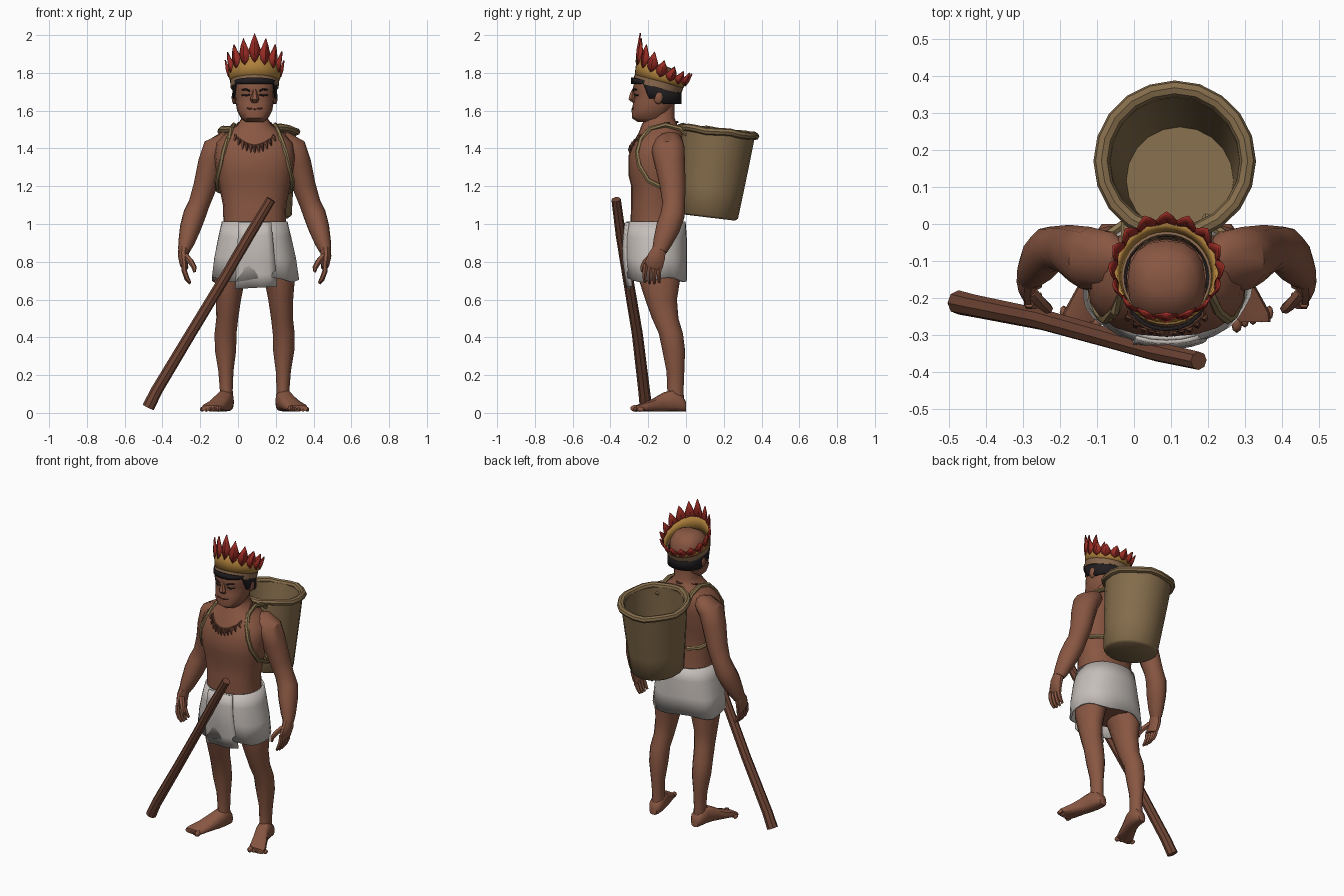
import bpy, bmesh, math, random
from math import sin, cos, pi, radians
from mathutils import Vector as V
from mathutils.bvhtree import BVHTree

if "Cube" in bpy.data.objects:
    bpy.data.objects.remove(bpy.data.objects["Cube"])

random.seed(4)
CX = 0.088  # the figure's own middle line
X, Y, Z = V((1, 0, 0)), V((0, 1, 0)), V((0, 0, 1))


def mat(name, *c):
    m = bpy.data.materials.new(name)
    m.diffuse_color = (*c, 1)
    m.use_nodes = True
    m.node_tree.nodes["Principled BSDF"].inputs["Base Color"].default_value = m.diffuse_color
    return m


SKIN = mat("skin brown", 0.25, 0.095, 0.055)
HAIR = mat("hair black", 0.015, 0.012, 0.014)
CLOTH = mat("cloth white", 0.56, 0.52, 0.49)
BASKET = mat("basket tan", 0.23, 0.15, 0.07)
STRAP = mat("strap straw", 0.26, 0.18, 0.08)
RED = mat("feather red", 0.32, 0.025, 0.018)
YELLOW = mat("feather yellow", 0.43, 0.22, 0.045)
BAND = mat("band brown", 0.25, 0.14, 0.075)
WOOD = mat("wood brown", 0.16, 0.06, 0.035)
DARK = mat("dark brown", 0.09, 0.03, 0.02)


def make(name, verts, faces, m, angle=40, thick=0):
    me = bpy.data.meshes.new(name)
    me.from_pydata([tuple(v) for v in verts], [], faces)
    bm = bmesh.new()
    bm.from_mesh(me)
    bmesh.ops.recalc_face_normals(bm, faces=bm.faces)
    bm.to_mesh(me)
    bm.free()
    me.materials.append(m)
    me.shade_smooth()
    me.set_sharp_from_angle(angle=radians(angle))
    ob = bpy.data.objects.new(name, me)
    bpy.context.collection.objects.link(ob)
    if thick:
        mod = ob.modifiers.new("thickness", 'SOLIDIFY')
        mod.thickness, mod.offset = thick, 0
    return ob


def ring(c, u, v, n=14, e=1.0):
    p = lambda t: math.copysign(abs(t) ** e, t)
    return [V(c) + u * p(cos(2 * pi * i / n)) + v * p(sin(2 * pi * i / n)) for i in range(n)]


def loft(name, rings, m, caps=True, **k):
    n = len(rings[0])
    f = [(j * n + i, j * n + (i + 1) % n, (j + 1) * n + (i + 1) % n, (j + 1) * n + i)
         for j in range(len(rings) - 1) for i in range(n)]
    if caps:
        f += [tuple(range(n)), tuple(range((len(rings) - 1) * n, len(rings) * n))]
    return make(name, [p for r in rings for p in r], f, m, **k)


def stack(name, rows, m, n=16, e=0.85, **k):
    """rows: z, half width, front y, back y"""
    return loft(name, [ring((CX, (a + b) / 2, z), X * w, Y * (b - a) / 2, n, e)
                       for z, w, a, b in rows], m, **k)


def tube(name, pts, m, n=8, ref=X, **k):
    """pts: x, y, z, radius along ref, other radius"""
    P = [V(p[:3]) for p in pts]
    rings = []
    for i, p in enumerate(pts):
        t = (P[min(i + 1, len(P) - 1)] - P[max(i - 1, 0)]).normalized()
        u = (ref - t * ref.dot(t)).normalized()
        rings.append(ring(P[i], u * p[3], t.cross(u) * p[-1], n))
    return loft(name, rings, m, **k)


def ball(name, c, s, m, n=10):
    a = [pi * i / 6 - pi / 2 for i in range(7)]
    return loft(name, [ring(V(c) + Z * s[2] * sin(t), X * s[0] * max(cos(t), .02),
                            Y * s[1] * max(cos(t), .02), n) for t in a], m)


def front_of(ob):
    t = BVHTree.FromPolygons([v.co for v in ob.data.vertices],
                             [tuple(p.vertices) for p in ob.data.polygons])

    def hit(ox, z):
        h = t.ray_cast(V((CX + ox, -1, z)), Y)[0]
        return h.y if h else -0.15
    return hit


# torso, neck and head
torso = stack("torso", [(.74, .17, -.27, -.04), (.85, .185, -.285, -.03), (1.0, .165, -.295, -.03),
    (1.1, .168, -.29, -.045), (1.2, .188, -.29, -.04), (1.26, .2, -.305, -.03), (1.36, .215, -.305, -.015),
    (1.43, .205, -.28, -.01), (1.485, .15, -.25, -.015), (1.525, .09, -.235, -.045),
    (1.56, .07, -.215, -.06), (1.63, .068, -.2, -.06)], SKIN, n=20)
chest = front_of(torso)
head = stack("head", [(1.54, .05, -.255, -.12), (1.56, .072, -.285, -.11), (1.6, .093, -.288, -.08),
    (1.64, .1, -.28, -.055), (1.685, .104, -.274, -.045), (1.705, .104, -.284, -.04), (1.78, .106, -.268, -.045),
    (1.825, .08, -.225, -.08), (1.842, .04, -.19, -.12)], SKIN, n=16)
face = front_of(head)
tube("nose", [(CX, -.275, 1.715, .009), (CX, -.284, 1.69, .014), (CX, -.287, 1.662, .024, .02),
              (CX, -.277, 1.645, .018, .008)], SKIN, n=6)
tube("mouth", [(CX + o, face(o, 1.61), 1.608 + 3 * o * o, .004) for o in (-.04, -.02, 0, .02, .04)],
     DARK, n=6, ref=Z)
for s in (1, -1):
    ball("ear", (CX + s * .108, -.145, 1.67), (.014, .026, .036), SKIN, 8)
    for nm, z, r, d in (("eyebrow", 1.71, .005, .006), ("closed_eye", 1.682, .0045, -.004)):
        tube(nm, [(CX + s * o, face(s * o, z), z + d * k, r) for o, k in ((.025, -1), (.045, .5), (.068, 0))],
             HAIR, n=6, ref=Z)

# hair: shell, low at the back and high over the brow
hair = []
for k in (0, .5, 1):
    r = ring((CX, -.157, 0), X * .113, Y * .128, 24, .9)
    for p in r:
        top = 1.775 - .25 * (p.y + .28)
        low = 1.742 if p.y < -.2 else (1.665 if p.y < -.12 else 1.635)
        p.z = low + (top - low) * k
    hair.append(r)
loft("hair", hair, HAIR, caps=False, thick=.01)

# feather crown in a frame that tips backwards
CO, CV, CN = V((CX, -.152, 1.722)), V((0, .968, -.25)), V((0, .25, .968))


def crown(a, r, h):
    return CO + X * r * cos(a) + CV * (r + .004) * sin(a) + CN * h


def tall(a):
    return .115 + .13 * ((1 - sin(a)) / 2) ** 1.8


A = [2 * pi * i / 32 for i in range(32)]
loft("crown_band", [[crown(a, r, h) for a in A] for r, h in
     ((.113, 0), (.127, 0), (.13, .036), (.115, .036), (.113, 0))], BAND, caps=False)
loft("crown_yellow", [[crown(a, .124 + .014 * k, .03 + (tall(a) * .55 - .03) * k) for a in A]
                      for k in (0, .5, 1)], YELLOW, caps=False, thick=.008)
N = 16
for i in range(N):
    a = 2 * pi * (i - .25 * N) / N
    h = tall(a) * random.uniform(.94, 1.0) if i else tall(a) * 1.02
    w = pi / N
    shape = [(0, .40, .137), (.8, .52, .141), (1.12, .68, .146), (.55, .86, .152), (0, 1.03, .155),
             (-.55, .86, .152), (-1.12, .68, .146), (-.8, .52, .141)]
    v = [crown(a + w * t, r - .006 * abs(t), h * k) for t, k, r in shape] + [crown(a, .149, h * .66)]
    make("red_feather", v, [(j, (j + 1) % 8, 8) for j in range(8)], RED, thick=.007, angle=25)

# arms, hands, legs and feet
for s in (1, -1):
    q = lambda o: CX + s * o
    tube("arm", [(q(.10), -.11, 1.43, .05, .06), (q(.155), -.1, 1.425, .062, .085), (q(.205), -.095, 1.395, .073, .088),
        (q(.23), -.085, 1.32, .07, .08), (q(.262), -.07, 1.2, .062, .068), (q(.293), -.065, 1.11, .056, .06),
        (q(.318), -.07, 1.05, .06, .064), (q(.34), -.095, .98, .056, .064), (q(.362), -.125, .9, .043, .05),
        (q(.374), -.14, .86, .032, .04)], SKIN, n=12)
    tube("palm", [(q(.374), -.14, .87, .03, .036), (q(.378), -.155, .83, .028, .048),
                  (q(.374), -.17, .785, .022, .052), (q(.366), -.175, .765, .016, .048)], SKIN, n=10)
    for i in range(4):
        y = -.138 - .025 * i
        tube("finger", [(q(.372), y, .79, .014), (q(.372), y - .005, .75, .014),
                        (q(.358), y - .006, .715 - .008 * (i in (1, 2)), .012),
                        (q(.342), y - .004, .69 - .006 * (i in (1, 2)), .007)], SKIN, n=6)
    tube("thumb", [(q(.365), -.185, .83, .018), (q(.338), -.215, .8, .017), (q(.32), -.23, .77, .014),
                   (q(.318), -.232, .745, .007)], SKIN, n=6)
    legs = [(.82, .1, -.15, .095, .12), (.7, .132, -.14, .08, .108), (.6, .138, -.132, .066, .084),
            (.5, .145, -.11, .058, .07), (.42, .154, -.08, .058, .064), (.33, .154, -.065, .056, .06),
            (.22, .152, -.056, .04, .047), (.12, .15, -.056, .034, .043), (.05, .15, -.055, .038, .045)]
    loft("leg", [ring((q(o), y, z), X * a, Y * b, 12) for z, o, y, a, b in legs], SKIN)
    foot = [(.15, 0, .025, .05), (.15, -.02, .04, .085), (.155, -.07, .045, .115), (.168, -.12, .046, .1),
            (.195, -.18, .052, .065), (.222, -.24, .058, .042), (.23, -.265, .052, .032)]
    rings = [ring((q(o), y, h / 2), X * w, Z * h / 2, 12, .75) for o, y, w, h in foot]
    loft("foot", [[V((p.x, p.y, p.z + .008)) for p in r] for r in rings], SKIN)
    for i in range(5):
        r = .018 if i == 0 else .013
        ball("toe", (q(.19 + .022 * i), -.268 + .007 * i, r + .006), (r * .85, r * 1.5, r), SKIN, 8)

# loincloth: flared skirt with soft folds and a hanging front flap
skirt = []
for z, w, a, b in ((1.012, .168, -.308, -.008), (.93, .187, -.322, -.002), (.82, .21, -.322, 0), (.705, .225, -.315, 0)):
    r = ring((CX, (a + b) / 2, z), X * w, Y * (b - a) / 2, 32, .88)
    k = (1.01 - z) / .3
    for i, p in enumerate(r):
        f = 1 + .02 * k * cos(i * 2 * pi / 32 * 7)
        p.x = CX + (p.x - CX) * f
        p.z += .012 * sin(i * .8) * k
    skirt.append(r)
sk = loft("loincloth", skirt, CLOTH, caps=False, thick=.012)
cols, rows = 7, 6
v = []
for j in range(rows):
    t = j / (rows - 1)
    for i in range(cols):
        u = i / (cols - 1)
        x = .005 + .17 * u + t * (.03 * u - .02 * (1 - u))
        y = -.318 - .017 * sin(pi * min(t * 1.1, 1)) - .006 * cos(u * 9) * t + .1 * (u - .5) ** 2 * .5
        v.append((x, y + .012 * t, 1.008 - .345 * t + .012 * (u - .5) * t))
make("front_flap", v, [(j * cols + i, j * cols + i + 1, (j + 1) * cols + i + 1, (j + 1) * cols + i)
                       for j in range(rows - 1) for i in range(cols - 1)], CLOTH, thick=.014)

# basket: outer wall, lip, inner wall and floor, leaning back
BV, BN = Y * .993 - Z * .12, Y * .12 + Z * .993
B0 = V((.125, .115, 1.035))


def hoop(r, h, n=20):
    return ring(B0 + BN * h - X * .015 * h / .46, X * r, BV * r, n)


loft("basket", [hoop(r, h) for r, h in ((.145, 0), (.16, .012), (.172, .15), (.185, .3), (.197, .455),
     (.175, .455), (.162, .25), (.145, .03))], BASKET, angle=50)
rim = []
for j in range(9):
    t = 2 * pi * j / 8
    rim.append([p + BN * .005 * sin(i * 1.9) for i, p in enumerate(hoop(.198 + .022 * cos(t), .457 + .02 * sin(t)))])
loft("basket_rim", rim, BASKET, caps=False)

# carrying straps
for s in (1, -1):
    q = lambda o: CX + s * o
    pts = [(.11, .02, 1.46), (.11, -.03, 1.505), (.11, -.11, 1.525), (.12, -.19, 1.505)]
    pts += [(o, chest(s * o, z) - .004, z) for o, z in ((.14, 1.45), (.165, 1.38), (.18, 1.31))]
    pts += [(.2, -.2, 1.23), (.195, -.1, 1.18), (.16, -.03, 1.165), (.1, .01, 1.16)]
    tube("strap", [(q(o), y, z, .013, .013) for o, y, z in pts], STRAP, n=6, ref=V((.6, .5, .62)))

# necklace cord and teeth
cord = [(-.085, -.1, 1.535), (-.105, -.17, 1.505)]
for i in range(11):
    o = -.1 + .02 * i
    z = 1.415 + 5 * o * o
    y = chest(o, z)
    cord.append((o, y - .003, z))
    L = .045 - 1.2 * o * o
    tube("necklace_tooth", [(CX + o, y - .006, z, .011, .009), (CX + o * 1.05, y - .014, z - L * .5, .008),
                            (CX + o * 1.12, y - .012, z - L, .001)], DARK if i % 2 else WOOD, n=5)
cord += [(.105, -.17, 1.505), (.085, -.1, 1.535), (0, -.045, 1.54), cord[0]]
tube("necklace_cord", [(CX + o, y, z, .006) for o, y, z in cord], WOOD, n=6, ref=V((.1, .3, 1)))

# walking stick
tube("walking_stick", [(-.475, -.212, .03, .033), (-.43, -.222, .12, .031), (-.25, -.258, .42, .029),
     (-.08, -.305, .7, .028), (.06, -.345, .94, .027), (.175, -.37, 1.13, .025)], WOOD, n=8)
